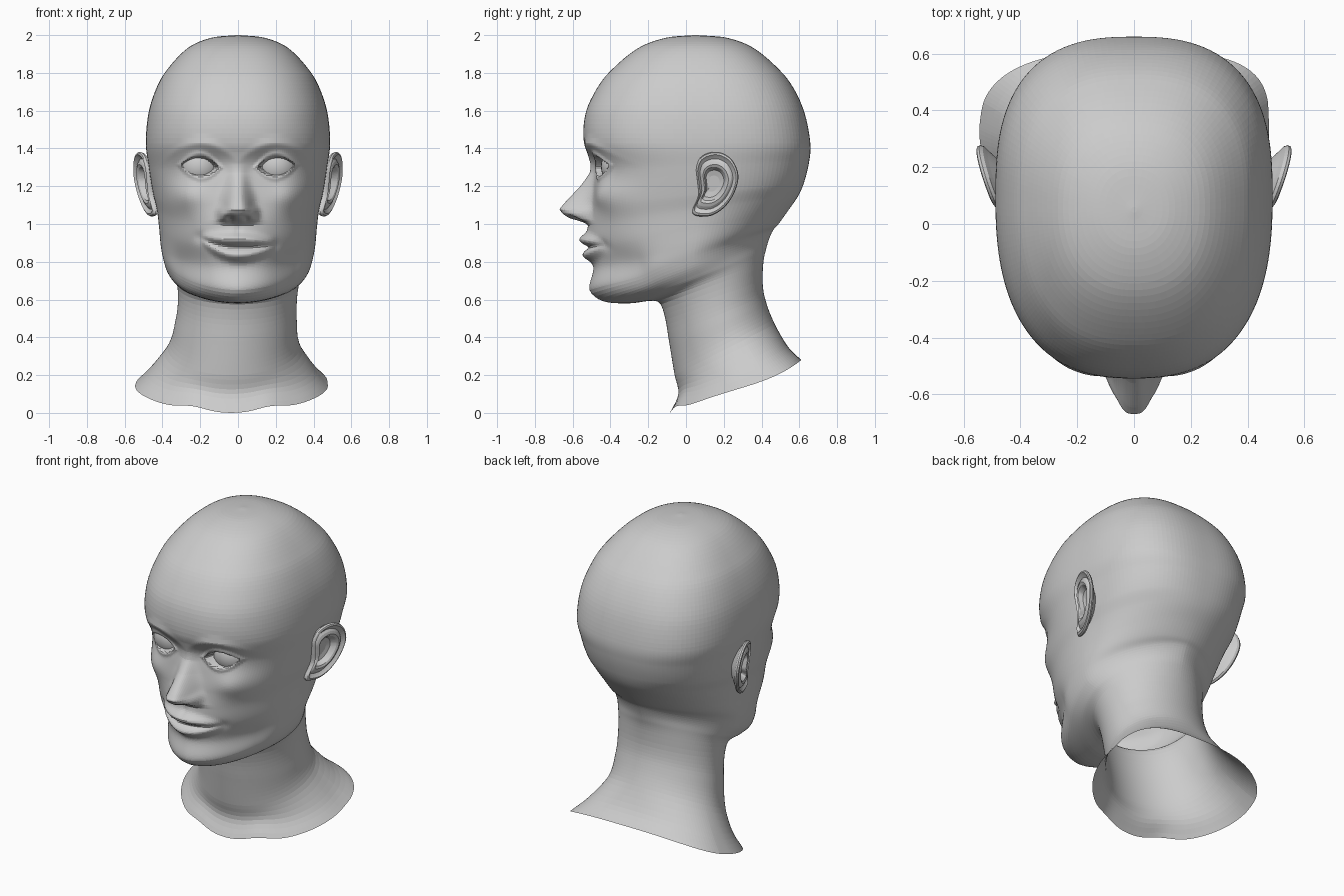
import bpy, bmesh
from math import sin, cos, pi, exp, ceil, hypot
from mathutils import Vector

if "Cube" in bpy.data.objects:
    bpy.data.objects.remove(bpy.data.objects["Cube"])

# Tilted section rings: front y, front z, back y, back z, half width, y of widest point, roundness
NECK = [(-.085, 0, .61, .28, .51, .33, 2), (-.04, .10, .54, .35, .43, .29, 2),
        (-.06, .20, .47, .47, .35, .23, 2), (-.09, .38, .42, .60, .32, .18, 2),
        (-.115, .52, .405, .70, .315, .15, 2), (-.15, .59, .41, .80, .325, .12, 1.95)]
FACE = [(-.30, .58, .425, .87, .355, .08, 1.85), (-.44, .592, .44, .92, .382, .05, 1.78),
        (-.51, .65, .46, .965, .398, .04, 1.78), (-.49, .77, .49, 1.0, .41, .05, 1.88),
        (-.52, .88, .54, 1.07, .418, .06, 1.95), (-.52, 1.0, .595, 1.15, .43, .08, 2.05),
        (-.505, 1.1, .625, 1.22, .45, .10, 2.2), (-.49, 1.28, .652, 1.33, .473, .10, 2.35)]
SKULL = [(-.54, 1.43, .658, 1.43, .488, .10, 2.5), (-.533, 1.58, .63, 1.58, .475, .10, 2.5),
         (-.482, 1.70, .58, 1.70, .44, .09, 2.45), (-.41, 1.8, .51, 1.8, .388, .08, 2.4),
         (-.255, 1.93, .36, 1.93, .268, .06, 2.3), (-.11, 1.985, .22, 1.985, .145, .055, 2.1),
         (.04, 2.0, .06, 2.0, .01, .05, 2)]
RINGS = NECK + FACE + SKULL
SEGS = 192

# Nose: z, height above the face, half width
NOSE = [(.995, 0, .10), (1.012, .03, .095), (1.03, .10, .085), (1.052, .138, .08), (1.078, .163, .075),
        (1.11, .14, .07), (1.2, .068, .055), (1.27, .022, .045), (1.32, .008, .045), (1.38, 0, .05)]


def lerp_table(table, z):
    for a, b in zip(table, table[1:]):
        if a[0] <= z <= b[0]:
            k = (z - a[0]) / (b[0] - a[0])
            return [u + (v - u) * k for u, v in zip(a[1:], b[1:])]
    return [0, 1]


def bump(x, z, cx, cz, sx, sz):
    return exp(-((x - cx) / sx) ** 2 - ((z - cz) / sz) ** 2)


def smooth(k):
    k = min(1, max(0, k))
    return k * k * (3 - 2 * k)


def relief(x, z):
    """Forward displacement of the face surface."""
    ax = abs(x)
    h, w = lerp_table(NOSE, z)
    d = h * exp(-(ax / w) ** (2.4 + bump(0, z, 0, 1.07, 1, .06)))
    d += .03 * bump(ax, z, .085, 1.06, .026, .032)               # nostril wings
    d -= .035 * bump(ax, z, .042, 1.03, .02, .014)               # nostrils
    d += .042 * bump(ax, z, .285, 1.15, .10, .085)               # cheekbones
    d -= .045 * bump(ax, z, .29, .76, .11, .12)                  # taper to the chin
    brow = 1.43 - 2.5 * (ax - .2) ** 2
    d += .010 * exp(-((z - brow) / .025) ** 2) * bump(ax, 0, .2, 0, .13, 1)
    # eye sockets, lids and openings
    d -= .025 * bump(ax, z, .15, 1.325, .10, .06)
    u = (ax - .2) / .092
    v = (z - 1.306 - .06 * (ax - .2)) / .047
    e = u * u + abs(v)
    d += .010 * exp(-((e - 1.3) / .35) ** 2)
    d -= .04 * smooth((1.1 - e) / .25)
    # lips, lifted at one corner
    line = .876 + (.05 if x < 0 else .012) * (x / .2) ** 2
    t = max(0, 1 - (x / .2) ** 2)
    if t > 0:
        s = .017 + .014 * t
        d += t * (.043 * exp(-((z - line - .012 - .03 * t) / s) ** 2)
                  + .040 * exp(-((z - line + .012 + .032 * t) / s) ** 2)
                  - .016 * exp(-((z - line) / .012) ** 2))
    d -= .006 * bump(x, z, 0, .965, .018, .03)                   # groove above lip
    for cx, cz in ((-.205, .93), (.2, .888)):
        d -= .010 * bump(x, z, cx, cz, .03, .03)
    return d


def spline_rings():
    t = [0]
    for a, b in zip(RINGS, RINGS[1:]):
        t.append(t[-1] + hypot(b[0] - a[0], b[1] - a[1]))
    P = [Vector(r) for r in RINGS]
    n = len(P)
    M = []
    for i in range(n):
        a, b = max(0, i - 1), min(n - 1, i + 1)
        M.append((P[b] - P[a]) / (t[b] - t[a]))
    out = []
    for i in range(n - 1):
        L = t[i + 1] - t[i]
        steps = max(3, ceil(L / (.0085 if 8 <= i <= 13 else .03)))
        for j in range(steps):
            k = j / steps
            out.append(P[i] * (2 * k**3 - 3 * k * k + 1) + M[i] * L * (k**3 - 2 * k * k + k)
                       + P[i + 1] * (3 * k * k - 2 * k**3) + M[i + 1] * L * (k**3 - k * k))
    return out + [P[-1]]


def skin_point(ring, u):
    fy, fz, by, bz, hw, yc, p = ring
    low = smooth((.22 - fz) / .22)               # 1 at the flared base
    a = 2 * pi * u - .5 * sin(2 * pi * u)        # denser towards the face
    s, c = sin(a), cos(a)
    q = p
    if c < 0:
        q += .15 * smooth((bz - .9) / .4) - .15 * bump(bz, 0, .93, 0, .1, 1)
        q += low * (1.3 if s > 0 else .6) * min(1, -3 * c)
    r = (abs(s) ** q + abs(c) ** q) ** (-1 / q)
    x = hw * r * s
    y = yc - r * c * ((yc - fy) if c > 0 else (by - yc))
    k = (y - fy) / (by - fy)
    z = fz + (bz - fz) * (k - low * max(0, k) ** 3 * (1 - k))
    z += .022 * low * bump(abs(x), y, .2, -.03, .1, .12)
    if z > .6:
        y -= relief(x, z) * smooth((-y - .10) / .2)
    return (x - .035 * smooth((.7 - z) / .6), y, z)


def make_object(name, rows, cap_first=False, cap_last=False):
    """Join rows of points into a tube-like surface."""
    bm = bmesh.new()
    V = [[bm.verts.new(p) for p in row] for row in rows]
    n = len(V[0])
    for a, b in zip(V, V[1:]):
        for i in range(n):
            j = (i + 1) % n
            bm.faces.new((a[i], a[j], b[j], b[i]))
    if cap_first:
        bm.faces.new(V[0])
    if cap_last:
        bm.faces.new(V[-1])
    bmesh.ops.recalc_face_normals(bm, faces=bm.faces)
    me = bpy.data.meshes.new(name)
    bm.to_mesh(me)
    bm.free()
    ob = bpy.data.objects.new(name, me)
    bpy.context.collection.objects.link(ob)
    return ob


# Head and neck skin, open at the base
make_object("head", [[skin_point(r, i / SEGS) for i in range(SEGS)] for r in spline_rings()],
            cap_last=True)

# Ears: outline in side view (y, z), shrunk towards the centre with a folded relief
OUTLINE = [(.055, 1.30), (.085, 1.36), (.165, 1.382), (.24, 1.345), (.277, 1.26), (.258, 1.17),
           (.205, 1.09), (.13, 1.043), (.05, 1.045), (.035, 1.075), (.065, 1.15), (.06, 1.23)]
FOLDS = [(.05, -.032), (.25, -.032), (.42, -.026), (.52, .004), (.6, .010), (.7, .004), (.78, -.006),
         (.85, .002), (.91, .010), (.97, .006), (1, -.004), (.97, -.016), (.85, -.026), (.6, -.05), (.4, -.07)]


def closed_curve(pts, sub):
    out = []
    n = len(pts)
    for i in range(n):
        a, b, c, d = (Vector(pts[(i + k) % n]) for k in (-1, 0, 1, 2))
        for j in range(sub):
            k = j / sub
            out.append(.5 * (2 * b + (c - a) * k + (2 * a - 5 * b + 4 * c - d) * k * k
                             + (3 * b - a - 3 * c + d) * k**3))
    return out


for side, name in ((1, "ear_right"), (-1, "ear_left")):
    mid = Vector((.145, 1.215))
    rows = []
    for k, h in FOLDS:
        row = []
        for o in closed_curve(OUTLINE, 5):
            y, z = mid + (o - mid) * k
            row.append((side * (.458 + .33 * (y - .03) + .13 * (z - 1.2) + h), y, z))
        rows.append(row)
    make_object(name, rows, cap_first=True)

# Eyeballs behind the lids
for side, name in ((1, "eye_right"), (-1, "eye_left")):
    bpy.ops.mesh.primitive_uv_sphere_add(segments=32, ring_count=20, radius=.115,
                                         location=(side * .203, -.335, 1.305))
    eye = bpy.context.object
    eye.name = name
    bpy.ops.object.shade_smooth()
